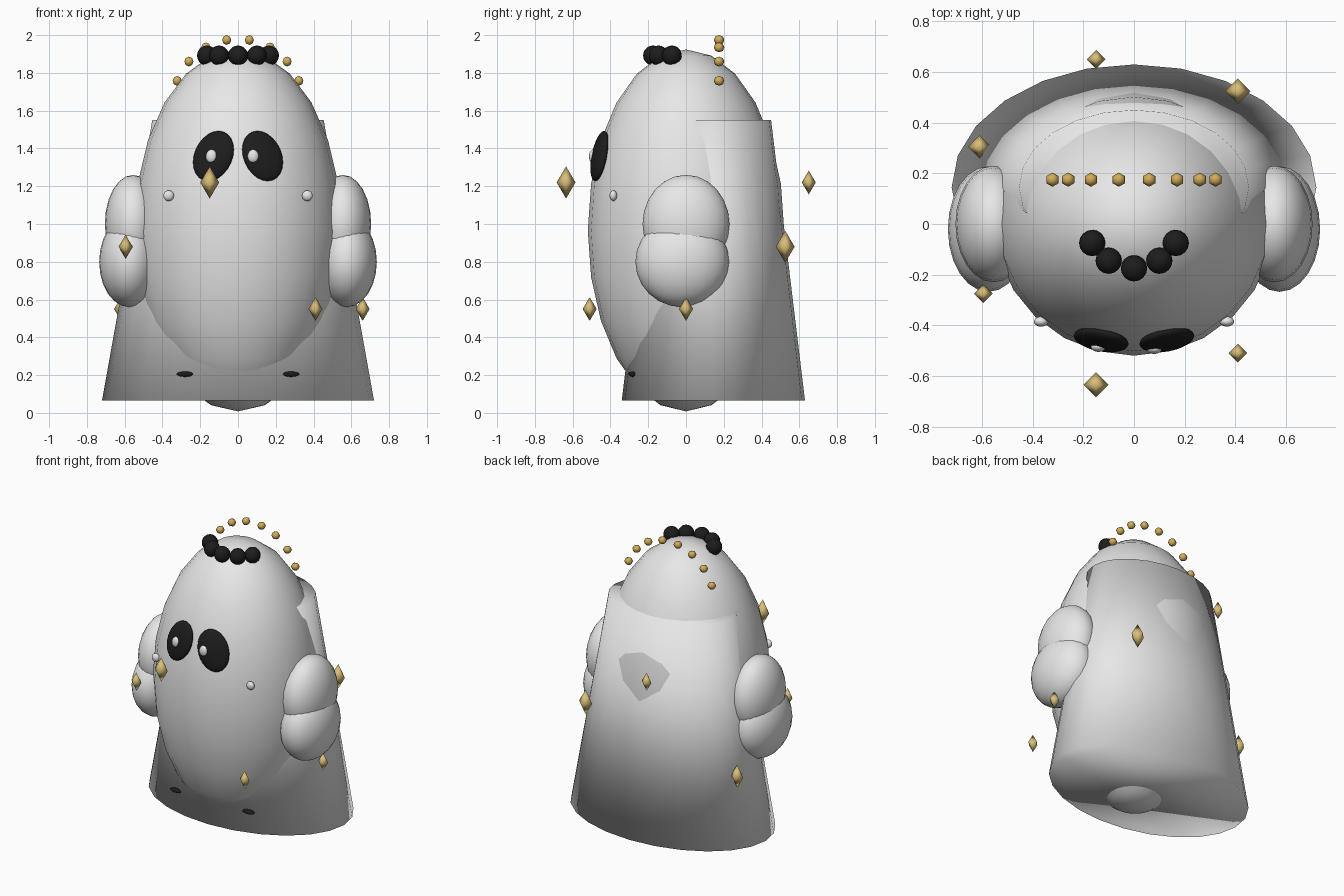
import bpy, bmesh
from math import radians
from mathutils import Matrix, Vector, Euler

cube = bpy.data.objects.get("Cube")
if cube:
    bpy.data.objects.remove(cube, do_unlink=True)


def material(name, r, g, b):
    m = bpy.data.materials.new(name)
    m.use_nodes = True
    m.diffuse_color = (r, g, b, 1)
    m.node_tree.nodes["Principled BSDF"].inputs["Base Color"].default_value = (r, g, b, 1)
    return m


WHITE = material("pale white", 0.8, 0.8, 0.8)
BLACK = material("soft black", 0.012, 0.012, 0.012)
GOLD = material("gold", 0.65, 0.42, 0.10)
PALE_GOLD = material("pale gold", 0.70, 0.52, 0.19)


def finish(name, bm, mat, matrix):
    mesh = bpy.data.meshes.new(name)
    bm.transform(matrix)
    for f in bm.faces:
        f.smooth = True
    bm.to_mesh(mesh)
    bm.free()
    mesh.materials.append(mat)
    obj = bpy.data.objects.new(name, mesh)
    bpy.context.collection.objects.link(obj)
    return obj


def ellipsoid(name, mat, center, radii, rotation=None, segments=24, rings=12):
    bm = bmesh.new()
    bmesh.ops.create_uvsphere(bm, u_segments=segments, v_segments=rings, radius=1)
    turn = rotation or Matrix.Identity(4)
    return finish(name, bm, mat,
                  Matrix.Translation(center) @ turn @ Matrix.Diagonal((*radii, 1)))


# Egg-shaped body
ellipsoid("body", WHITE, (0, 0, 0.966), (0.55, 0.52, 0.958))

# Flared cape, closed at both ends and softly shaded over its rims
bm = bmesh.new()
bmesh.ops.create_cone(bm, cap_ends=True, segments=24, radius1=1, radius2=0.63, depth=1)
finish("cape", bm, WHITE,
       Matrix.Translation((0, 0.145, 0.808)) @ Matrix.Diagonal((0.72, 0.485, 1.485, 1)))

# Paired parts
for side, s in (("left", 1), ("right", -1)):
    ellipsoid(side + "_upper_arm", WHITE, (s * 0.555, 0, 1.0), (0.15, 0.23, 0.26))
    ellipsoid(side + "_forearm", WHITE, (s * 0.575, -0.02, 0.8), (0.16, 0.248, 0.24))

    # Flat oval eye lying against the body, leaning towards the middle
    normal = Vector((s * 0.43, -1.7, 0.42)).normalized()
    up = (Vector((0, 0, 1)) - normal * normal.z).normalized()
    across = up.cross(normal)
    facing = Matrix((across, -normal, up)).transposed().to_4x4()
    if facing.determinant() < 0:
        facing = facing @ Matrix.Diagonal((-1, 1, 1, 1))
    lean = Matrix.Rotation(radians(-20 * s), 4, "Y")
    ellipsoid(side + "_eye", BLACK, (s * 0.13, -0.457, 1.36), (0.105, 0.035, 0.14), facing @ lean)

    ellipsoid(side + "_cheek", WHITE, (s * 0.367, -0.385, 1.15), (0.028, 0.02, 0.028))
    ellipsoid(side + "_hem_mark", BLACK, (s * 0.28, -0.283, 0.205), (0.045, 0.022, 0.014))

# Eye glints
ellipsoid("right_glint", WHITE, (-0.14, -0.485, 1.357), (0.03, 0.02, 0.037))
ellipsoid("left_glint", WHITE, (0.08, -0.493, 1.357), (0.03, 0.02, 0.037))

# Curl of hair balls on the crown
for i, (x, y) in enumerate(((-0.165, -0.075), (-0.1, -0.145), (0, -0.175), (0.1, -0.145), (0.165, -0.075))):
    ellipsoid(f"hair_ball_{i + 1}", BLACK, (x, y, 1.892), (0.052, 0.052, 0.053), None, 16, 10)

# Arch of beads over the head
for i, (x, z) in enumerate(((0.06, 1.974), (0.17, 1.935), (0.26, 1.86), (0.322, 1.758))):
    for s in (1, -1):
        ellipsoid(f"bead_{'left' if s > 0 else 'right'}_{i + 1}", GOLD,
                  (s * x, 0.175, z), (0.028, 0.028, 0.026), None, 6, 4)

# Floating diamonds: position and size
DIAMONDS = (
    (-0.15, -0.635, 1.22, 1.0), (0.41, 0.525, 0.88, 1.0), (-0.61, 0.305, 0.55, 0.92),
    (-0.15, 0.65, 1.22, 0.74), (-0.595, -0.275, 0.88, 0.74),
    (0.41, -0.51, 0.55, 0.74), (0.66, 0, 0.55, 0.74),
)
for i, (x, y, z, k) in enumerate(DIAMONDS):
    ellipsoid(f"diamond_{i + 1}", PALE_GOLD, (x, y, z), (0.05 * k, 0.05 * k, 0.085 * k), None, 4, 2)
